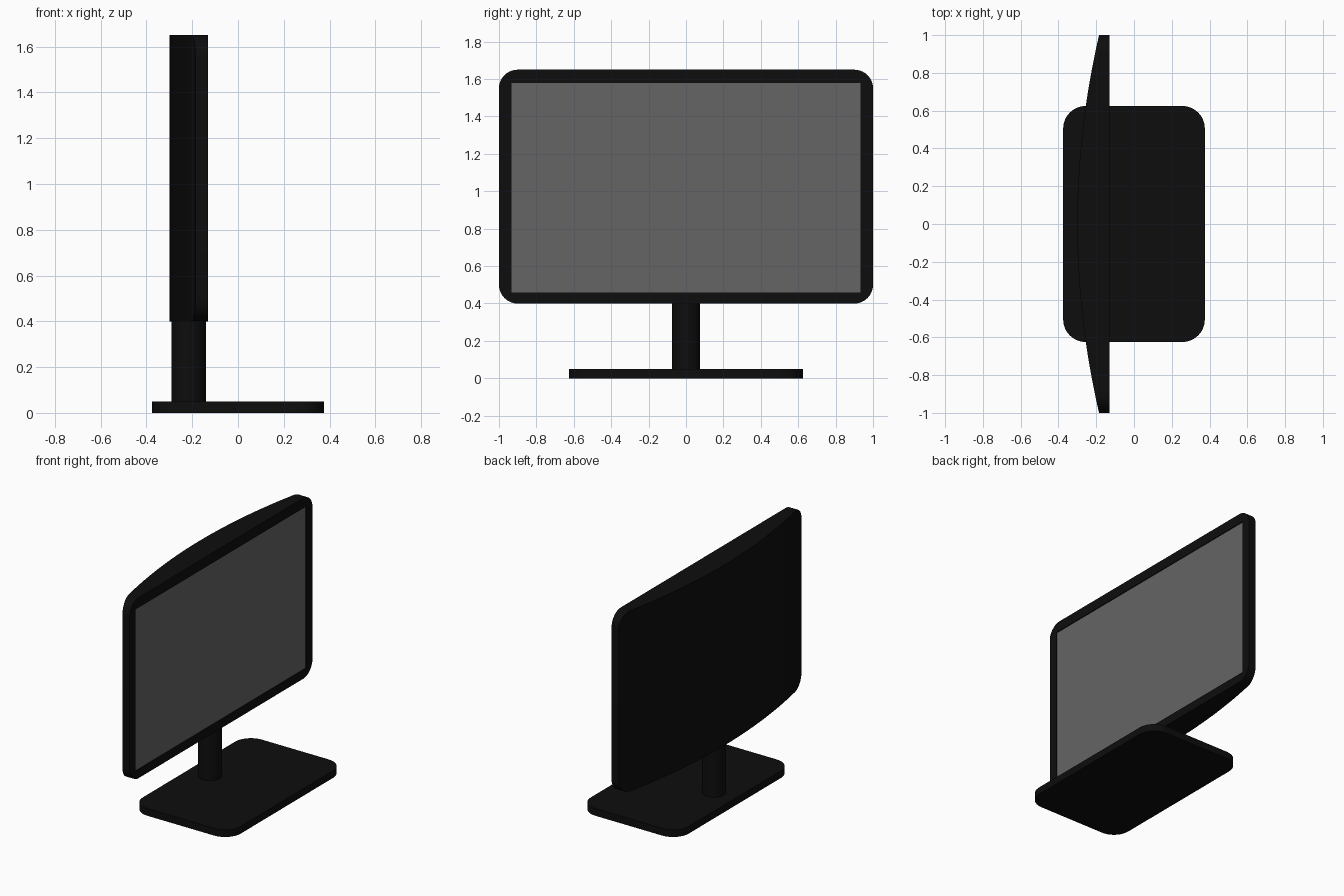
import bpy, bmesh, math

if "Cube" in bpy.data.objects:
    bpy.data.objects.remove(bpy.data.objects["Cube"])


def material(name, v):
    m = bpy.data.materials.new(name)
    m.diffuse_color = (v, v, v, 1)
    m.use_nodes = True
    m.node_tree.nodes["Principled BSDF"].inputs["Base Color"].default_value = m.diffuse_color
    return m


BLACK = material("black_plastic", 0.004)
GREY = material("screen_grey", 0.13)


def finish(ob, mat, smooth=True):
    ob.data.materials.append(mat)
    bpy.ops.object.select_all(action='DESELECT')
    ob.select_set(True)
    bpy.context.view_layer.objects.active = ob
    if smooth:
        bpy.ops.object.shade_smooth_by_angle(angle=math.radians(30))


def box(name, x, y, z):
    bpy.ops.mesh.primitive_cube_add(
        size=1, location=[(a + b) / 2 for a, b in (x, y, z)])
    ob = bpy.context.object
    ob.name = name
    ob.scale = [b - a for a, b in (x, y, z)]
    bpy.ops.object.transform_apply(location=True, rotation=False, scale=True)
    return ob


# Base plate with rounded corners
base = box("base_plate", (-0.375, 0.375), (-0.625, 0.625), (0, 0.05))
bm = bmesh.new()
bm.from_mesh(base.data)
upright = [e for e in bm.edges if abs(e.verts[0].co.z - e.verts[1].co.z) > 0.01]
bmesh.ops.bevel(bm, geom=upright, offset=0.12, segments=12, profile=0.5, affect='EDGES')
bm.to_mesh(base.data)
bm.free()
finish(base, BLACK)

# Round post
bpy.ops.mesh.primitive_cylinder_add(vertices=48, radius=0.075, depth=0.41,
                                    location=(-0.215, 0, 0.245))
post = bpy.context.object
post.name = "stand_post"
finish(post, BLACK)

# Housing: flat front, bowed back, lofted along y from rectangular sections
R, FRONT, LOW, HIGH = 0.1, -0.13, 0.4, 1.65
corner = [(1 - R + R * math.sin(t), R * (1 - math.cos(t)))
          for t in (math.pi / 2 * i / 10 for i in range(11))]
flat = [(-0.9 + 1.8 * i / 36, 0) for i in range(1, 36)]
stations = [(-y, d) for y, d in reversed(corner)] + flat + corner
bm = bmesh.new()
rings = []
for y, d in stations:
    back = -0.30 + 0.115 * y * y
    rings.append([bm.verts.new(c) for c in (
        (FRONT, y, LOW + d), (FRONT, y, HIGH - d),
        (back, y, HIGH - d), (back, y, LOW + d))])
for a, b in zip(rings, rings[1:]):
    for i in range(4):
        j = (i + 1) % 4
        bm.faces.new((a[i], a[j], b[j], b[i]))
bm.faces.new(rings[0])
bm.faces.new(rings[-1])
bmesh.ops.recalc_face_normals(bm, faces=bm.faces)
mesh = bpy.data.meshes.new("screen_housing")
bm.to_mesh(mesh)
bm.free()
housing = bpy.data.objects.new("screen_housing", mesh)
bpy.context.collection.objects.link(housing)

# Shallow recess for the display
PY, PZ = (-0.933, 0.933), (0.46, 1.58)
cutter = box("recess_cutter", (FRONT - 0.008, FRONT + 0.1), PY, PZ)
cutter.hide_render = True
cutter.hide_set(True)
cut = housing.modifiers.new("recess", 'BOOLEAN')
cut.operation = 'DIFFERENCE'
cut.solver = 'EXACT'
cut.object = cutter
finish(housing, BLACK)

# Display panel
panel = box("display_panel", (FRONT - 0.012, FRONT - 0.006), PY, PZ)
finish(panel, GREY, smooth=False)
